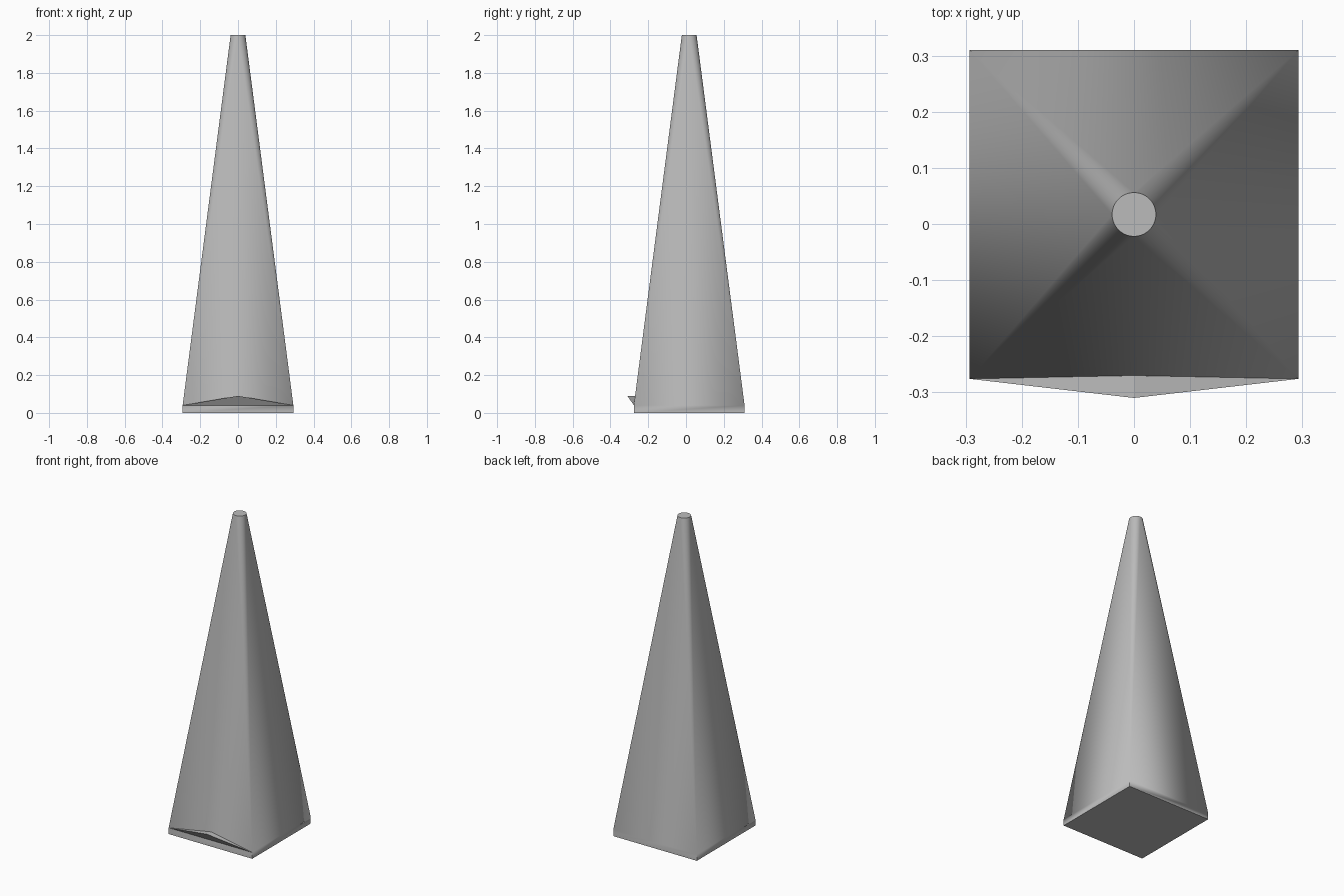
import bpy, bmesh, math

cube = bpy.data.objects.get("Cube")
if cube:
    bpy.data.objects.remove(cube, do_unlink=True)

HALF = 0.293       # half width of the square base
CY = 0.017         # centre of the tower in y
RIM = 0.04         # height of the straight plinth
TOP = 2.0
RADIUS = 0.039     # round top
STEPS = 16         # segments per quarter of the round top

grey = bpy.data.materials.new("plain_grey")
grey.use_nodes = True
colour = (0.5, 0.5, 0.5, 1)
grey.diffuse_color = colour
grey.node_tree.nodes["Principled BSDF"].inputs["Base Color"].default_value = colour


def finish(bm, name):
    mesh = bpy.data.meshes.new(name)
    bm.to_mesh(mesh)
    bm.free()
    mesh.materials.append(grey)
    obj = bpy.data.objects.new(name, mesh)
    bpy.context.collection.objects.link(obj)
    return obj


# Tower: square plinth lofted up to a small circle
bm = bmesh.new()
signs = [(1, 1), (-1, 1), (-1, -1), (1, -1)]
low, rim = [[bm.verts.new((sx * HALF, CY + sy * HALF, z)) for sx, sy in signs]
            for z in (0, RIM)]
count = 4 * STEPS
angles = [math.tau * i / count for i in range(count)]
ring = [bm.verts.new((RADIUS * math.cos(a), CY + RADIUS * math.sin(a), TOP))
        for a in angles]
bm.faces.new(low[::-1])
bm.faces.new(ring)
for q in range(4):
    n = (q + 1) % 4
    bm.faces.new((low[q], low[n], rim[n], rim[q]))
    # rounded corner fan, then the flat side next to it
    for i in range(q * STEPS, (q + 1) * STEPS):
        bm.faces.new((rim[q], ring[(i + 1) % count], ring[i]))
    bm.faces.new((rim[q], rim[n], ring[(q + 1) * STEPS % count]))
bmesh.ops.recalc_face_normals(bm, faces=bm.faces)
tower = finish(bm, "tower")

bpy.ops.object.select_all(action="DESELECT")
tower.select_set(True)
bpy.context.view_layer.objects.active = tower
bpy.ops.object.shade_smooth_by_angle(angle=math.radians(30))

# Front lip: thin peaked flap folded out above the plinth
bm = bmesh.new()
front = CY - HALF
a, b, peak, wall = [bm.verts.new(p) for p in (
    (-HALF, front, RIM), (HALF, front, RIM), (0, -0.31, 0.09), (0, -0.27, 0.09))]
for tri in ((a, b, peak), (a, peak, wall), (b, wall, peak)):
    bm.faces.new(tri)
finish(bm, "front_lip")
